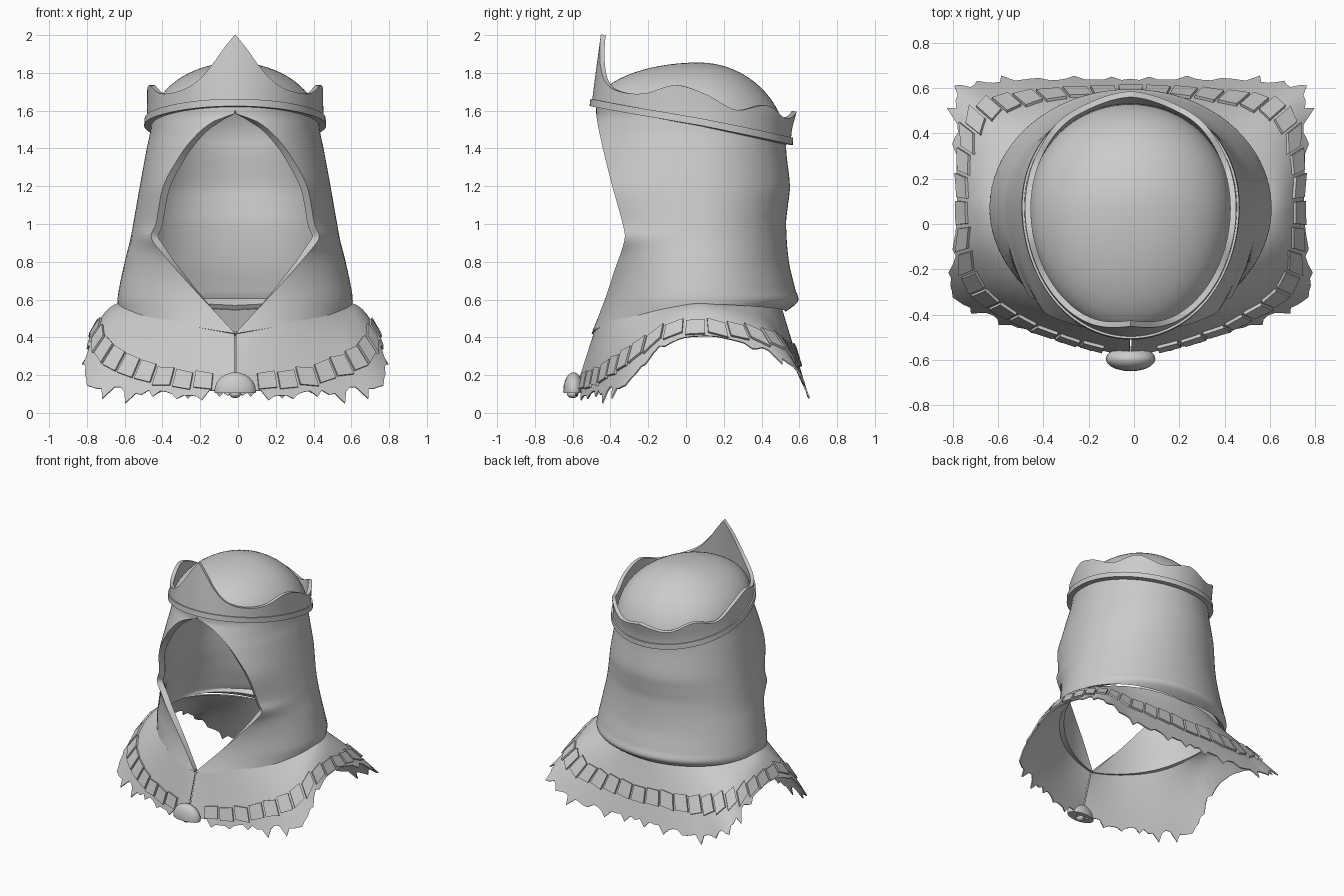
import bpy, bmesh, math, random
from mathutils import Vector

random.seed(4)
if "Cube" in bpy.data.objects:
    bpy.data.objects.remove(bpy.data.objects["Cube"])

grey = bpy.data.materials.new("plain grey")
grey.use_nodes = True
COLOUR = (0.6, 0.6, 0.6, 1)
grey.diffuse_color = COLOUR
grey.node_tree.nodes["Principled BSDF"].inputs["Base Color"].default_value = COLOUR


def curve(pts, x):
    """Smooth interpolation through (x, value) points, clamped at the ends."""
    if x <= pts[0][0]:
        return pts[0][1]
    if x >= pts[-1][0]:
        return pts[-1][1]
    k = max(i for i, p in enumerate(pts[:-1]) if p[0] <= x)

    def slope(i):
        a, b = pts[max(i - 1, 0)], pts[min(i + 1, len(pts) - 1)]
        return (b[1] - a[1]) / (b[0] - a[0])
    (xa, ya), (xb, yb) = pts[k], pts[k + 1]
    h = xb - xa
    t = (x - xa) / h
    s = t * t * (3 - 2 * t)
    return (ya + (yb - ya) * s + slope(k) * (h * t * (1 - t) ** 2)
            - slope(k + 1) * (h * t * t * (1 - t)))


def finish(ob, angle=40):
    ob.data.materials.append(grey)
    ob.location.x = -0.015
    bpy.ops.object.select_all(action='DESELECT')
    ob.select_set(True)
    bpy.context.view_layer.objects.active = ob
    for m in list(ob.modifiers):
        bpy.ops.object.modifier_apply(modifier=m.name)
    bpy.ops.object.shade_smooth_by_angle(angle=math.radians(angle))


def make_object(name, bm):
    me = bpy.data.meshes.new(name)
    bm.to_mesh(me)
    bm.free()
    ob = bpy.data.objects.new(name, me)
    bpy.context.collection.objects.link(ob)
    return ob


def half_shell(name, f, nu, nv, thick, offset=-1):
    """Left half surface f(u, v), mirrored across x and given thickness."""
    bm = bmesh.new()
    g = [[bm.verts.new(f(i / nu, j / nv)) for j in range(nv + 1)] for i in range(nu + 1)]
    for i in range(nu):
        for j in range(nv):
            bm.faces.new((g[i][j], g[i + 1][j], g[i + 1][j + 1], g[i][j + 1]))
    bmesh.ops.remove_doubles(bm, verts=bm.verts, dist=0.0005)
    ob = make_object(name, bm)
    ob.modifiers.new("mirror", 'MIRROR').merge_threshold = 0.002
    s = ob.modifiers.new("thickness", 'SOLIDIFY')
    s.thickness, s.offset = thick, offset
    finish(ob)


# Hood profiles by height
YC = 0.07
WIDTH = [(.42, .60), (.58, .622), (.63, .62), (.8, .585), (.92, .555), (1, .54),
         (1.2, .505), (1.4, .468), (1.5, .448), (1.65, .44), (2, .445)]
FRONT = [(.42, -.5), (.6, -.43), (.75, -.38), (.92, -.325), (1, -.335), (1.2, -.39),
         (1.4, -.44), (1.58, -.475), (1.66, -.47), (2, -.425)]
BACK = [(.53, .52), (.59, .593), (.65, .58), (.8, .545), (1, .53), (1.1, .54),
        (1.2, .55), (1.4, .53), (1.5, .535), (1.65, .57), (2, .59)]
OPENING = [(.42, 0), (.55, .12), (.7, .26), (.85, .39), (.93, .445), (1, .42), (1.2, .38),
           (1.35, .3), (1.45, .225), (1.54, .12), (1.585, 0)]
HEM = [(0, .42), (.8, .5), (1.2, .55), (1.57, .575), (2.3, .56), (math.pi, .535)]


def open_angle(z):
    return math.asin(max(0, curve(OPENING, z)) / curve(WIDTH, z))


def section(phi, z):
    """Point on the hood at angle phi from the front."""
    c = math.cos(phi)
    if c > 0:
        depth = (YC - curve(FRONT, z)) / math.cos(open_angle(z))
    else:
        depth = curve(BACK, z) - YC
    return Vector((curve(WIDTH, z) * math.sin(phi), YC - depth * c, z))


def brow(phi):
    return 1.54 + 0.1 * math.cos(phi)


def hood(u, v):
    def height(phi):
        return curve(HEM, phi) * (1 - v) + brow(phi) * v
    start = 0
    for _ in range(8):
        start = open_angle(height(start))
    phi = start + (math.pi - start) * u
    return section(phi, height(phi))


half_shell("hood", hood, 40, 64, 0.042)


# Rounded cap closing the hood
def cap(u, v):
    b = section(math.pi * u, brow(math.pi * u))
    r, h = math.cos(v * math.pi / 2), math.sin(v * math.pi / 2) ** 1.1
    return Vector((b.x * r, YC + (b.y - YC) * r, b.z + (1.855 - b.z) * h))


half_shell("cap", cap, 36, 16, 0.04)

# Crown with a wavy rim and a pointed front
RIM = [(0, 2), (8, 1.92), (15, 1.84), (25, 1.755), (38, 1.705), (58, 1.69), (77, 1.735),
       (93, 1.69), (112, 1.605), (133, 1.63), (155, 1.565), (180, 1.6)]


def crown(u, v):
    phi = math.pi * u
    return section(phi, brow(phi) * (1 - v) + curve(RIM, 180 * u) * v)


def ridge(u, v):
    phi = math.pi * u
    return section(phi, brow(phi) - 0.02 + 0.038 * v)


half_shell("crown", crown, 72, 8, 0.026, 1)
half_shell("crown_ridge", ridge, 48, 1, 0.036, 1)

# Collar draped from the neck, arched over the shoulders
EDGE = [(u, Vector(p)) for u, p in (
    (0, (0, -.59, .11)), (.12, (.3, -.52, .1)), (.24, (.58, -.42, .12)),
    (.34, (.78, -.31, .17)), (.42, (.78, -.13, .35)), (.5, (.765, .08, .41)),
    (.6, (.77, .34, .36)), (.7, (.76, .58, .24)), (.8, (.58, .63, .14)),
    (.9, (.3, .64, .12)), (1, (0, .64, .12)))]


def collar_point(u, v):
    phi = math.pi * u
    c = math.cos(phi)
    neck = Vector((.585 * math.sin(phi), YC - (.555 if c > 0 else .44) * c,
                   curve(HEM, phi) + .012))
    p = neck.lerp(curve(EDGE, u), v)
    p.z += 0.05 * math.sin(math.pi * min(v, 1)) * (1 - abs(c))
    return p


# Ragged hem: irregular spikes with small nicks between, plain over the shoulders
NU = 75
jags = [random.uniform(0.03, 0.2) if i % 4 == 1 else random.uniform(-0.05, 0.04)
        for i in range(NU + 1)]


def collar(u, v):
    w = 1 - v
    if v == 0:
        w += jags[round(u * NU)] * (0.1 if 0.43 < u < 0.6 else 0.7 if u > 0.75 else 1)
    p = collar_point(0.002 + 0.998 * u, w)
    p.z = max(p.z, 0)
    return p


half_shell("collar", collar, NU, 10, 0.008)

# Square tabs riveted all round the collar
TAB_ROW = [(0, .8), (.12, .8), (.24, .72), (.34, .66), (.42, .76), (.5, .86),
           (.6, .8), (.7, .64), (.85, .58), (1, .58)]
bm = bmesh.new()
for i in range(21):
    u = .07 + .0465 * i
    mid = curve(TAB_ROW, u)
    for side in (1, -1):
        if side < 0 and i == 20:
            continue
        tilt = random.uniform(-.02, .02)
        q = [collar_point(u + du, mid + dv) for du, dv in (
            (-.02, .12 + tilt), (.02, .12 - tilt), (.02, -.12 - tilt), (-.02, -.12 + tilt))]
        if i == 20:
            q[1] = Vector((-q[0].x, q[0].y, q[0].z))
            q[2] = Vector((-q[3].x, q[3].y, q[3].z))
        n = (q[1] - q[0]).cross(q[3] - q[0]).normalized()
        rings = [[bm.verts.new(((p + n * d).x * side, (p + n * d).y, (p + n * d).z))
                  for p in q] for d in (-.006, .014)]
        bm.faces.new(rings[0])
        bm.faces.new(rings[1])
        for k in range(4):
            m = (k + 1) % 4
            bm.faces.new((rings[0][k], rings[0][m], rings[1][m], rings[1][k]))
bmesh.ops.recalc_face_normals(bm, faces=bm.faces)
finish(make_object("collar_tabs", bm), 20)

# Domed clasp at the bottom of the front slit
for name, size, place in (("clasp", (.11, .055, .1), (0, -.595, .115)),
                          ("clasp_drop", (.03, .03, .022), (0, -.6, .1))):
    bm = bmesh.new()
    bmesh.ops.create_uvsphere(bm, u_segments=20, v_segments=12, radius=1)
    if name == "clasp":
        bmesh.ops.bisect_plane(bm, geom=bm.verts[:] + bm.edges[:] + bm.faces[:],
                               plane_co=(0, 0, -.1), plane_no=(0, 0, -1), clear_outer=True)
        bmesh.ops.holes_fill(bm, edges=bm.edges[:])
    bmesh.ops.scale(bm, vec=size, verts=bm.verts)
    bmesh.ops.translate(bm, vec=place, verts=bm.verts)
    finish(make_object(name, bm))
